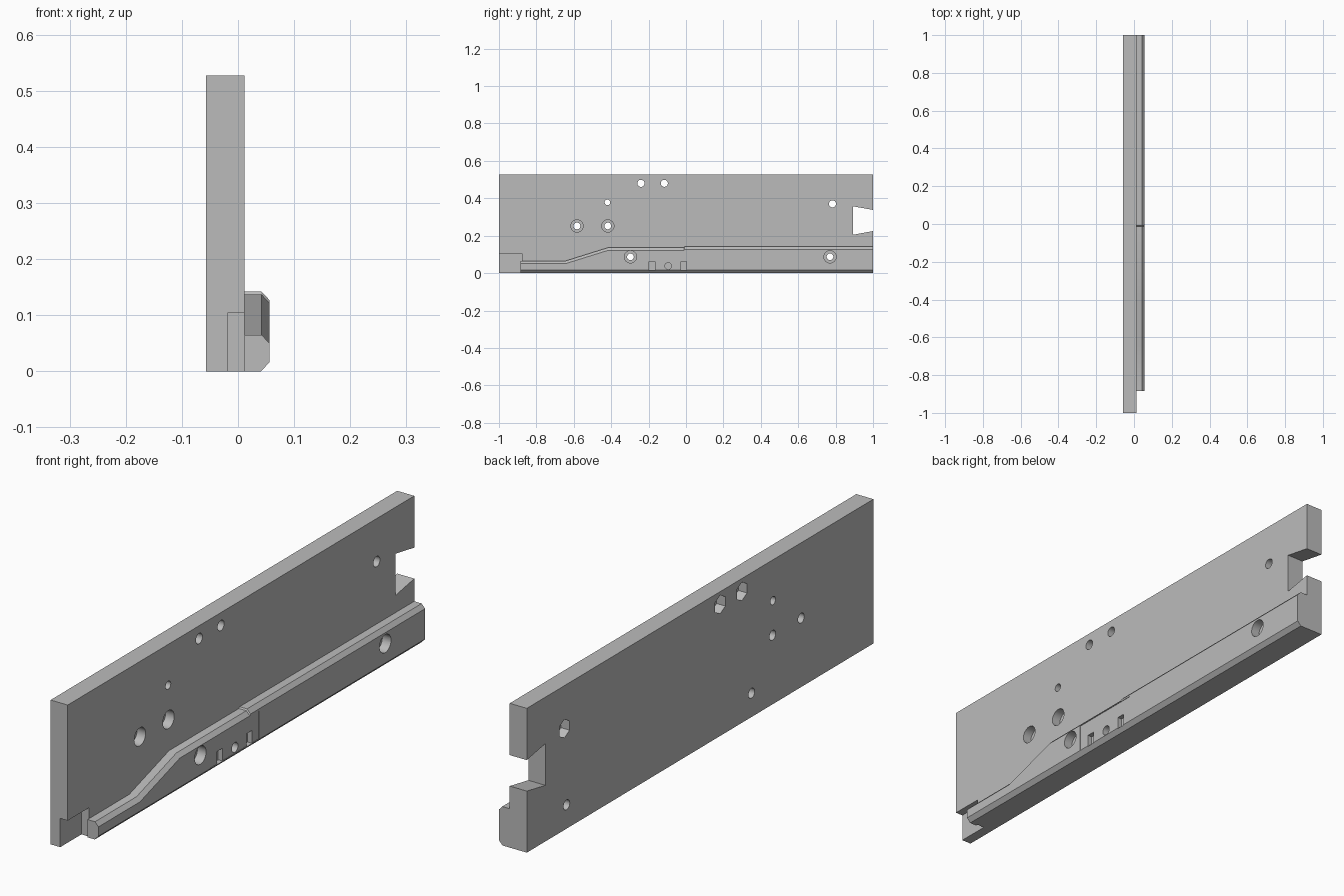
import bpy, bmesh, math
from mathutils import Matrix

if "Cube" in bpy.data.objects:
    bpy.data.objects.remove(bpy.data.objects["Cube"])

grey = bpy.data.materials.new("Plain grey")
grey.use_nodes = True
COLOUR = (0.5, 0.5, 0.5, 1)
grey.diffuse_color = COLOUR
grey.node_tree.nodes["Principled BSDF"].inputs["Base Color"].default_value = COLOUR

BACK, FACE, RAIL = -0.057, 0.012, 0.056   # x of the plate back, plate face, rail face


def make(name, bm):
    bmesh.ops.recalc_face_normals(bm, faces=bm.faces)
    mesh = bpy.data.meshes.new(name)
    bm.to_mesh(mesh)
    bm.free()
    obj = bpy.data.objects.new(name, mesh)
    mesh.materials.append(grey)
    bpy.context.collection.objects.link(obj)
    return obj


def prism(name, outline, x0, x1):
    """Solid from a (y, z) outline extruded along x."""
    bm = bmesh.new()
    face = bm.faces.new([bm.verts.new((x0, y, z)) for y, z in outline])
    new = bmesh.ops.extrude_face_region(bm, geom=[face])["geom"]
    bmesh.ops.translate(bm, vec=(x1 - x0, 0, 0),
                        verts=[v for v in new if isinstance(v, bmesh.types.BMVert)])
    return make(name, bm)


def box(name, y0, y1, z0, z1, x0, x1):
    return prism(name, [(y0, z0), (y1, z0), (y1, z1), (y0, z1)], x0, x1)


def bore(name, y, z, radius, x0, x1, sides=24):
    """Cylinder or hexagon along x, with a corner pointing up."""
    ring = [(y + radius * math.sin(math.tau * i / sides),
             z + radius * math.cos(math.tau * i / sides)) for i in range(sides)]
    return prism(name, ring, x0, x1)


def cut(target, *cutters):
    for c in cutters:
        mod = target.modifiers.new(c.name, 'BOOLEAN')
        mod.operation = 'DIFFERENCE'
        mod.solver = 'EXACT'
        mod.object = c
    bpy.context.view_layer.update()
    result = target.evaluated_get(bpy.context.evaluated_depsgraph_get())
    mesh = bpy.data.meshes.new_from_object(result)
    target.modifiers.clear()
    target.data = mesh
    for c in cutters:
        bpy.data.objects.remove(c)


# Upright plate
plate = box("plate", -1, 1, 0, 0.527, BACK, FACE)

# Guide rail: sections along y, each with chamfered top and bottom edges
sections = [(-0.885, 0.065), (-0.645, 0.065), (-0.415, 0.137),
            (-0.012, 0.137), (-0.008, 0.142), (1, 0.142)]
bm = bmesh.new()
loops = []
for y, top in sections:
    profile = [(FACE - 0.004, 0), (0.041, 0), (RAIL, 0.016),
               (RAIL, top - 0.015), (0.042, top), (FACE - 0.004, top)]
    loops.append([bm.verts.new((x, y, z)) for x, z in profile])
for a, b in zip(loops, loops[1:]):
    for i in range(len(a)):
        j = (i + 1) % len(a)
        bm.faces.new((a[i], a[j], b[j], b[i]))
bm.faces.new(loops[0])
bm.faces.new(loops[-1])
rail = make("guide_rail", bm)

# Join the rail to the plate
union = plate.modifiers.new("rail", 'BOOLEAN')
union.operation, union.solver, union.object = 'UNION', 'EXACT', rail
cut(plate)
bpy.data.objects.remove(rail)
plate.name = "plate_with_rail"

# Dovetail slot in the back edge and rebate in the lower front corner
dovetail = prism("dovetail", [(0.893, 0.205), (1.05, 0.234), (1.05, 0.329), (0.893, 0.357)],
                 BACK - 0.1, FACE + 0.0005)
rebate = box("rebate", -1.1, -0.8775, -0.1, 0.105, -0.018, FACE)
cut(plate, dovetail, rebate)

# Plain bolt holes, three of them with hexagonal nut pockets behind
tools = [bore("pin_hole", -0.42, 0.378, 0.015, -0.2, 0.2)]
for y, z in [(-0.241, 0.48), (-0.116, 0.48), (0.783, 0.37)]:
    tools.append(bore("bolt_hole", y, z, 0.019, -0.2, 0.2))
    tools.append(bore("nut_pocket", y, z, 0.034, -0.2, BACK + 0.035, 6))

# Counterbored holes in the plate and in the rail
for y, z, face in [(-0.583, 0.252, FACE), (-0.418, 0.252, FACE),
                   (-0.297, 0.087, RAIL), (0.77, 0.087, RAIL)]:
    tools.append(bore("screw_hole", y, z, 0.018, -0.2, 0.2))
    tools.append(bore("counterbore", y, z, 0.033, face - 0.035, 0.2))
cut(plate, *tools)

# Shallow seat in the rail face with two slots and a blind hole
seat = box("seat", -0.24, 0.04, 0.017, 0.12, RAIL - 0.002, 0.2)
slots = [box("slot", y - 0.016, y + 0.016, 0.015, 0.062, RAIL - 0.02, 0.2)
         for y in (-0.182, -0.012)]
cut(plate, seat, *slots, bore("blind_hole", -0.095, 0.038, 0.018, RAIL - 0.03, 0.2))

# Smooth bores, sharp edges elsewhere
bpy.ops.object.select_all(action='DESELECT')
plate.select_set(True)
bpy.context.view_layer.objects.active = plate
bpy.ops.object.shade_smooth_by_angle(angle=math.radians(25))
